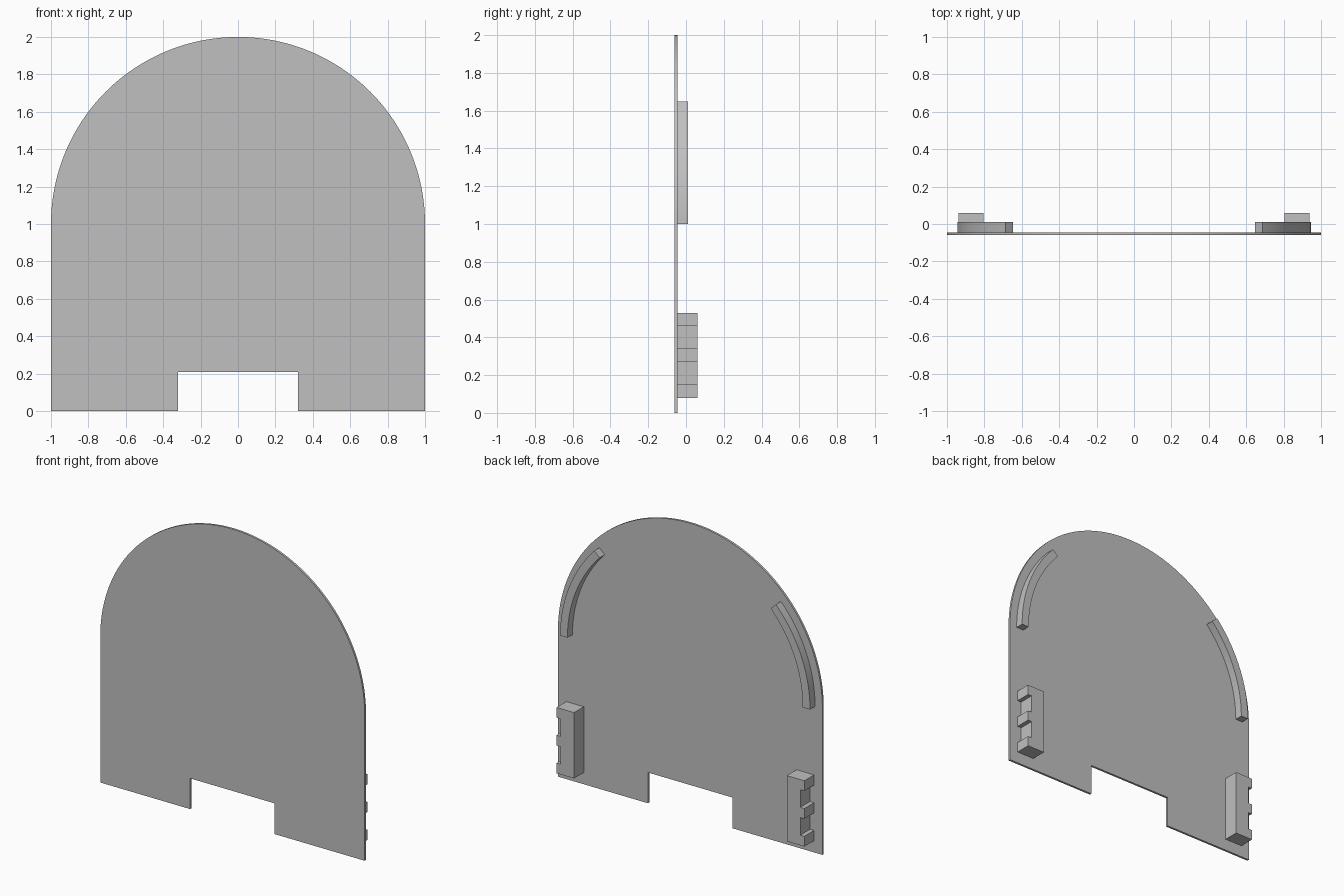
import bpy, bmesh
from math import sin, cos, radians

cube = bpy.data.objects.get("Cube")
if cube:
    bpy.data.objects.remove(cube, do_unlink=True)

grey = bpy.data.materials.new("plain_grey")
grey.use_nodes = True
colour = (0.53, 0.53, 0.53, 1)
grey.diffuse_color = colour
grey.node_tree.nodes["Principled BSDF"].inputs["Base Color"].default_value = colour

FRONT, PLATE_BACK, RAIL_BACK, CLIP_BACK = -0.06, -0.045, 0.01, 0.06


def arc(radius, start, end, steps):
    """Points on a circle around the centre of the rounded top."""
    angles = [radians(start + (end - start) * i / steps) for i in range(steps + 1)]
    return [(radius * cos(a), 1 + radius * sin(a)) for a in angles]


def extrude_outline(name, outline, y0, y1, mirror=False):
    """Extrude an x-z outline from y0 to y1, optionally flipped in x."""
    side = -1 if mirror else 1
    bm = bmesh.new()
    face = bm.faces.new([bm.verts.new((side * x, y0, z)) for x, z in outline])
    result = bmesh.ops.extrude_face_region(bm, geom=[face])
    moved = [v for v in result["geom"] if isinstance(v, bmesh.types.BMVert)]
    bmesh.ops.translate(bm, vec=(0, y1 - y0, 0), verts=moved)
    bmesh.ops.recalc_face_normals(bm, faces=bm.faces)
    mesh = bpy.data.meshes.new(name)
    bm.to_mesh(mesh)
    bm.free()
    mesh.materials.append(grey)
    obj = bpy.data.objects.new(name, mesh)
    bpy.context.collection.objects.link(obj)
    bpy.context.view_layer.objects.active = obj
    bpy.ops.object.select_all(action="DESELECT")
    obj.select_set(True)
    bpy.ops.object.shade_smooth_by_angle(angle=radians(30))
    return obj


# Arched plate with a rectangular opening at the bottom
plate = [(-1, 0), (-0.32, 0), (-0.32, 0.21), (0.32, 0.21), (0.32, 0), (1, 0)]
extrude_outline("arched_plate", plate + arc(1, 0, 180, 96), FRONT, PLATE_BACK)

# Curved rail outline
rail = arc(0.945, 0, 43.4, 24) + arc(0.89, 43.4, 0, 24)

# Clip block outline with three teeth on the outer side
INNER, ROOT, TIP = 0.805, 0.907, 0.937
clip = [(INNER, 0.08)]
for low in (0.08, 0.27, 0.46):
    high = low + 0.07
    if low > 0.08:
        clip.append((ROOT, low))
    clip += [(TIP, low), (TIP, high)]
    if low < 0.46:
        clip.append((ROOT, high))
clip.append((INNER, 0.53))

for side, mirror in (("left", False), ("right", True)):
    extrude_outline(side + "_curved_rail", rail, PLATE_BACK, RAIL_BACK, mirror)
    extrude_outline(side + "_toothed_clip", clip, PLATE_BACK, CLIP_BACK, mirror)
